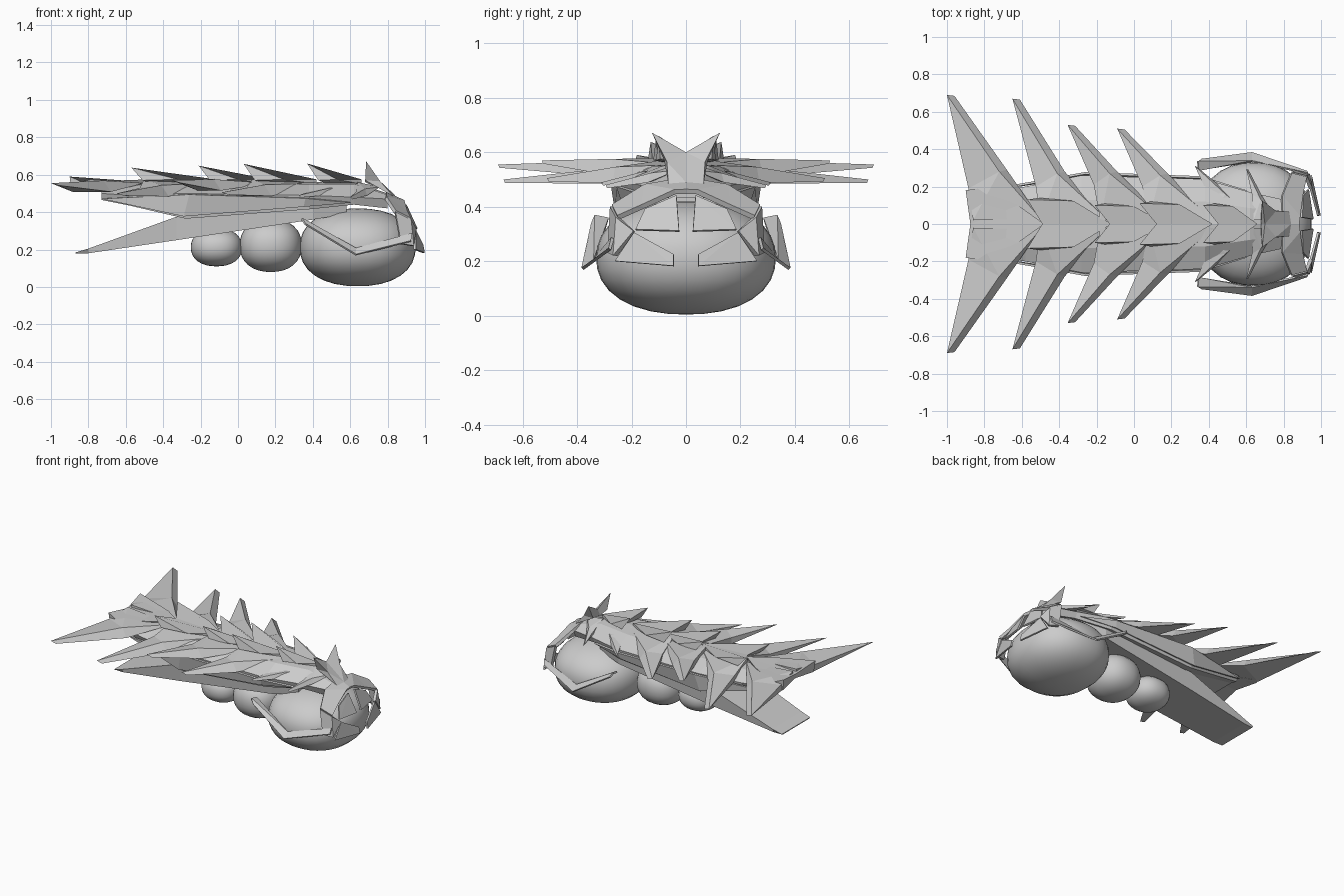
import bpy, bmesh, math

grey = bpy.data.materials.new("shell grey")
grey.diffuse_color = (0.6, 0.6, 0.6, 1)


def make(name, pts, faces, thick=0.0, mirror=True):
    """Flat-faced part from half a shape, mirrored across y and thickened."""
    mesh = bpy.data.meshes.new(name)
    mesh.from_pydata(pts, [], faces)
    bm = bmesh.new()
    bm.from_mesh(mesh)
    if mirror:
        bmesh.ops.mirror(bm, geom=bm.verts[:] + bm.edges[:] + bm.faces[:],
                         axis='Y', merge_dist=0.0005)
    bmesh.ops.remove_doubles(bm, verts=bm.verts[:], dist=0.0005)
    bmesh.ops.recalc_face_normals(bm, faces=bm.faces[:])
    bm.to_mesh(mesh)
    bm.free()
    ob = bpy.data.objects.new(name, mesh)
    bpy.context.collection.objects.link(ob)
    mesh.materials.append(grey)
    if thick:
        m = ob.modifiers.new("thickness", 'SOLIDIFY')
        m.thickness = thick
        m.offset = 0
    return ob


def loft(name, rings):
    """Half body from rings running top centre to bottom centre."""
    n = len(rings[0])
    pts = [p for r in rings for p in r]
    faces = [(i*n+j, i*n+j+1, (i+1)*n+j+1, (i+1)*n+j)
             for i in range(len(rings)-1) for j in range(n-1)]
    last = (len(rings)-1)*n
    faces += [tuple(range(n)), tuple(range(last, last+n))]
    return make(name, pts, faces)


# Rounded, slightly boxy head and two body segments
for name, loc, size in [("head", (0.64, 0, 0.212), (0.31, 0.33, 0.208)),
                        ("middle_body", (0.175, 0, 0.222), (0.166, 0.175, 0.142)),
                        ("rear_body", (-0.115, 0, 0.212), (0.137, 0.14, 0.102))]:
    bpy.ops.mesh.primitive_uv_sphere_add(segments=32, ring_count=16, location=loc)
    ob = bpy.context.object
    ob.name = name
    for v in ob.data.vertices:
        v.co /= sum(abs(c)**2.25 for c in v.co)**(1/2.25)
    ob.scale = size
    ob.data.materials.append(grey)
    bpy.ops.object.shade_smooth()

# Long back shell: x, top z, half width, side edge z, lower edge z
rings = []
for x, zt, w, ze, zl in [(0.80, 0.50, 0.13, 0.47, 0.42), (0.62, 0.56, 0.17, 0.48, 0.44),
                         (0.38, 0.56, 0.24, 0.49, 0.415), (-0.28, 0.555, 0.26, 0.50, 0.365),
                         (-0.58, 0.55, 0.20, 0.49, 0.435), (-0.73, 0.55, 0.18, 0.50, 0.465)]:
    rings.append([(x, 0, zt), (x, w*0.5, zt-0.01), (x, w, ze),
                  (x, w-0.02, zl), (x, w*0.6, zl+0.012), (x, 0, zl+0.012)])
loft("back_shell", rings)

# Raised side panel on each flank
make("side_panel", [(-0.73, 0.188, 0.472), (-0.29, 0.255, 0.378), (0.35, 0.235, 0.43),
                    (0.60, 0.175, 0.452), (0.36, 0.250, 0.475), (-0.26, 0.272, 0.495)],
     [(0, 1, 5), (1, 2, 4, 5), (2, 3, 4)], 0.012)

# Tapered tail wedge under the shell
loft("tail", [[(x, 0, t), (x, w, t), (x, w-0.01, b), (x, 0, b)] for x, t, b, w in
              [(0.58, 0.44, 0.39, 0.15), (0.40, 0.43, 0.36, 0.20), (-0.33, 0.375, 0.25, 0.185),
               (-0.80, 0.205, 0.18, 0.165), (-0.87, 0.184, 0.178, 0.16)]])

# Swept side blades: flat top, steep bevelled leading edge, flat underside
blades = [(-0.86, (-0.885, 0.19), (-0.68, 0.29), -0.50, (-1.0, 0.69), 0.555),
          (-0.50, (-0.525, 0.20), (-0.37, 0.28), -0.15, (-0.65, 0.67), 0.50),
          (-0.18, (-0.215, 0.21), (-0.09, 0.28), 0.16, (-0.355, 0.53), 0.57),
          (0.08, (0.045, 0.20), (0.18, 0.27), 0.42, (-0.09, 0.51), 0.505),
          (0.41, (0.39, 0.17), (0.50, 0.17), 0.65, (0.325, 0.31), 0.49),
          (0.64, (0.63, 0.16), (0.69, 0.14), 0.76, (0.60, 0.295), 0.48)]
for i, (rb, nb, nf, rf, tip, tz) in enumerate(blades):
    big = i < 4
    zr = 0.58 if big else 0.56
    k, drop = (0.04, 0.06) if big else (0.012, 0.035)
    zn = zr*0.55 + tz*0.45
    make("side_blade_%d" % (i+1),
         [(rb, 0.02, zr), (nb[0], nb[1], zn-0.015), (tip[0], tip[1], tz),
          (tip[0]+k, tip[1]-0.005, tz-0.012), (nf[0], nf[1], zn-drop),
          (rf, 0.03, zr-0.025), (nf[0]-k, nf[1]-0.01, zn),
          (rb, 0.02, zr-drop), (nb[0], nb[1], zn-drop)],
         [(0, 1, 6), (1, 2, 6), (0, 6, 5), (2, 3, 4, 6), (6, 4, 5),
          (1, 8, 2), (8, 4, 3, 2), (0, 7, 8, 1), (7, 5, 4, 8), (0, 5, 7)])

# Solid spine wedges: front x, tip x, half width, tip z, centre notch x
spines = [(-0.48, -0.57, 0.13, 0.635, -0.49), (-0.12, -0.57, 0.13, 0.638, -0.49),
          (0.17, -0.21, 0.10, 0.648, -0.13), (0.42, 0.03, 0.11, 0.658, 0.12),
          (0.66, 0.37, 0.10, 0.660, 0.45)]
for i, (xf, xt, w, zt, xn) in enumerate(spines[1:]):
    xm = xf*0.55 + xt*0.45
    make("spine_plate_%d" % (i+1),
         [(xf, 0, 0.575), (xm, w*0.95, 0.575), (xt, w, zt), (xn, 0, 0.59),
          (xt+0.06, w+0.01, 0.57), (xn+0.03, 0, 0.55), (xf, 0, 0.55)],
         [(0, 1, 2, 3), (1, 4, 2), (2, 4, 5, 3), (0, 6, 1), (6, 5, 4, 1)])

# Broad rear plate closing the back
make("rear_plate", [(-0.48, 0, 0.575), (-0.62, 0.10, 0.57), (-0.83, 0.19, 0.56),
                    (-0.90, 0.18, 0.59), (-0.875, 0, 0.56), (-0.83, 0.185, 0.51),
                    (-0.89, 0.175, 0.51), (-0.86, 0, 0.52), (-0.50, 0, 0.53)],
     [(0, 1, 4), (1, 2, 3, 4), (2, 5, 6, 3), (3, 6, 7, 4), (1, 5, 2), (0, 8, 1),
      (8, 5, 1), (8, 7, 6, 5)])

# Head crest with two upright points
make("head_crest", [(0.84, 0, 0.49), (0.83, 0.065, 0.485), (0.76, 0.07, 0.565),
                    (0.685, 0.125, 0.672), (0.70, 0, 0.60), (0.68, 0.08, 0.57),
                    (0.68, 0, 0.56)],
     [(0, 1, 2), (0, 2, 4), (2, 3, 4), (2, 5, 3), (3, 5, 6, 4), (1, 5, 2), (0, 6, 5, 1)])

# Face mask: brow, cheek and eye plates
make("brow_plate", [(0.79, 0, 0.50), (0.79, 0.15, 0.475), (0.84, 0.27, 0.40),
                    (0.92, 0.25, 0.36), (0.90, 0.16, 0.40), (0.885, 0.04, 0.455),
                    (0.88, 0, 0.455)],
     [(0, 1, 5, 6), (1, 4, 5), (1, 2, 3, 4)], 0.02)
make("cheek_plate", [(0.84, 0.27, 0.40), (0.92, 0.25, 0.36), (0.945, 0.19, 0.31),
                     (0.935, 0.26, 0.22), (0.87, 0.28, 0.23)],
     [(0, 1, 3, 4), (1, 2, 3)], 0.02)
make("eye_plate", [(0.895, 0.035, 0.44), (0.90, 0.15, 0.39), (0.93, 0.185, 0.315),
                   (0.955, 0.025, 0.31)], [(0, 1, 2), (0, 2, 3)], 0.012)

# Jaw blades in front of the mouth
make("jaw_blade", [(0.945, 0.19, 0.305), (0.985, 0.045, 0.225), (0.993, 0.045, 0.182),
                   (0.945, 0.26, 0.20)], [(0, 1, 2), (0, 2, 3)], 0.012)

# Bent straps around the cheeks
make("cheek_strap", [(0.34, 0.335, 0.365), (0.345, 0.285, 0.355), (0.63, 0.335, 0.205),
                     (0.63, 0.38, 0.172), (0.93, 0.27, 0.285), (0.925, 0.28, 0.245),
                     (0.36, 0.345, 0.335)],
     [(0, 1, 2), (0, 2, 3, 6), (2, 4, 5, 3)], 0.012)
